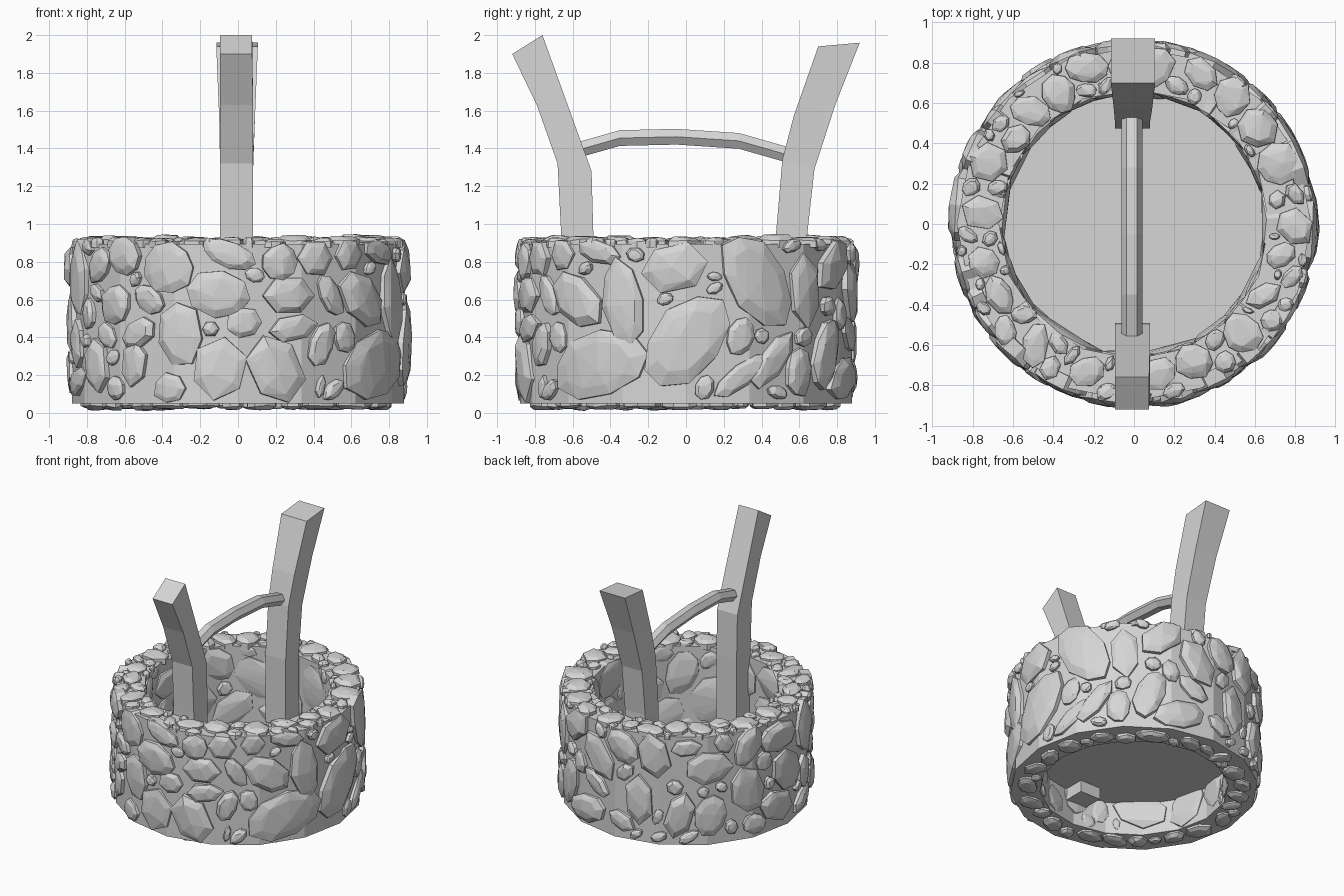
import bpy, bmesh, math, random
from math import sin, cos, pi, radians, asin

random.seed(7)
cube = bpy.data.objects.get("Cube")
if cube:
    bpy.data.objects.remove(cube, do_unlink=True)

SIDES = 16
OUTER, INNER = 0.88, 0.67
BOTTOM, TOP = 0.05, 0.895

grey = bpy.data.materials.new("stone grey")
grey.use_nodes = True
grey.diffuse_color = (0.67, 0.67, 0.67, 1)
grey.node_tree.nodes["Principled BSDF"].inputs["Base Color"].default_value = (0.67, 0.67, 0.67, 1)


def finish(name, bm):
    mesh = bpy.data.meshes.new(name)
    bm.to_mesh(mesh)
    bm.free()
    mesh.materials.append(grey)
    obj = bpy.data.objects.new(name, mesh)
    bpy.context.collection.objects.link(obj)


def loft(name, rings, closed=False):
    """Join equal rings of points with quads; cap the ends unless closed."""
    bm = bmesh.new()
    loops = [[bm.verts.new(p) for p in ring] for ring in rings]
    n = len(loops[0])
    pairs = list(zip(loops, loops[1:]))
    if closed:
        pairs.append((loops[-1], loops[0]))
    else:
        bm.faces.new(loops[0])
        bm.faces.new(loops[-1])
    for a, b in pairs:
        for i in range(n):
            j = (i + 1) % n
            bm.faces.new((a[i], a[j], b[j], b[i]))
    bmesh.ops.recalc_face_normals(bm, faces=bm.faces)
    finish(name, bm)


def circle(r, z):
    return [(r * cos(2 * pi * i / SIDES), r * sin(2 * pi * i / SIDES), z) for i in range(SIDES)]


# Mortar wall and the floor set inside it
loft("mortar_wall", [circle(OUTER, BOTTOM), circle(OUTER, TOP),
                     circle(INNER, TOP), circle(INNER, BOTTOM)], closed=True)
floor = bmesh.new()
floor.faces.new([floor.verts.new(p) for p in circle(0.7, 0.3)])
finish("well_floor", floor)


# Stones: each is an ellipse (u, v, half length, half width, tilt) on an unrolled surface
def outline(stone, grow=0.0, count=12):
    u, v, a, b, t = stone
    pts = []
    for i in range(count):
        w = 2 * pi * i / count
        x, y = (a + grow) * cos(w), (b + grow) * sin(w)
        pts.append((u + x * cos(t) - y * sin(t), v + x * sin(t) + y * cos(t)))
    return pts


def inside(p, stone, period):
    u, v, a, b, t = stone
    du = (p[0] - u + period / 2) % period - period / 2
    dv = p[1] - v
    x, y = du * cos(t) + dv * sin(t), dv * cos(t) - du * sin(t)
    return (x / a) ** 2 + (y / b) ** 2 < 1


def fits(new, stones, period, low, high, gap):
    edge = outline(new, gap)
    if any(not low <= p[1] <= high for p in edge):
        return False
    for old in stones:
        du = (new[0] - old[0] + period / 2) % period - period / 2
        if math.hypot(du, new[1] - old[1]) > new[2] + old[2] + gap:
            continue
        if any(inside(p, old, period) for p in edge) or \
           any(inside(p, new, period) for p in outline(old) + [old[:2]]):
            return False
    return True


def fill(stones, period, low, high, big, small, tries, gap):
    """Pack ever smaller stones into the free space, then swell each into the gaps."""
    for k in range(tries):
        a = big + (small - big) * (k / tries) ** 0.7
        new = (random.uniform(0, period), random.uniform(low, high), a,
               a * random.uniform(0.55, 0.95), random.uniform(0, pi))
        if fits(new, stones, period, low, high, gap):
            stones.append(new)
    for k in range(len(stones)):
        others = stones[:k] + stones[k + 1:]
        for step in range(6):
            for la, lb in ((1.07, 1), (1, 1.07)):
                u, v, a, b, t = stones[k]
                new = (u, v, max(a * la, b * lb), min(a * la, b * lb), t)
                if a * la >= b * lb and fits(new, others, period, low, high, gap):
                    stones[k] = new
    return stones


def lay(name, stones, place, low, high, height, sink):
    """Build faceted stones; place(u, v, d) puts a point at height d on the surface."""
    bm = bmesh.new()
    for stone in stones:
        u, v, a, b, t = stone
        count = random.choice((6, 7, 8, 9))
        rim = [(random.uniform(0.98, 1.13), p) for p in outline(stone, 0, count)]
        h = height * min(1, 0.5 + 5 * b) * random.uniform(0.75, 1.1)
        points = [(u + random.uniform(-0.3, 0.3) * b, v + random.uniform(-0.3, 0.3) * b, h)]
        for scale, depth, wobble in ((1, -sink, 0), (0.98, 0.45 * h, 0.15), (0.66, 0.85 * h, 0.15)):
            for k, p in rim:
                s = scale * k
                pv = min(high, max(low, v + (p[1] - v) * s))
                points.append((u + (p[0] - u) * s, pv, depth + h * random.uniform(-wobble, wobble)))
        verts = [bm.verts.new(place(*p)) for p in points]
        hull = bmesh.ops.convex_hull(bm, input=verts)
        spare = {g for g in hull["geom_interior"] + hull["geom_unused"]
                 if isinstance(g, bmesh.types.BMVert)}
        bmesh.ops.delete(bm, geom=list(spare), context="VERTS")
    finish(name, bm)


def on_wall(radius, sign):
    def place(u, v, d):
        r, w = radius + sign * d, u / radius - pi / 2
        return (r * cos(w), r * sin(w), v)
    return place


def on_flat(radius, level, sign):
    def place(u, v, d):
        w = u / radius
        return (v * cos(w), v * sin(w), level + sign * d)
    return place


# Main outer stones: across, height, half length, half width, tilt in degrees
front = [(-.37, .77, .14, .13, 0), (-.1, .63, .17, .12, -10), (-.31, .42, .17, .12, 95),
         (-.05, .84, .14, .07, -20), (-.1, .23, .16, .14, 80), (.2, .23, .19, .14, 110),
         (.27, .62, .13, .1, 0), (.41, .82, .1, .09, 0), (.22, .8, .09, .09, 0),
         (.29, .45, .13, .07, 10), (-.55, .26, .12, .08, 80), (-.75, .25, .13, .09, 100),
         (-.36, .13, .09, .08, 0), (-.65, .57, .1, .09, 30), (-.6, .83, .1, .1, 0),
         (.03, .48, .09, .08, 0), (-.53, .42, .11, .07, 30), (.44, .36, .12, .07, 70)]
side = [(-.47, .25, .29, .17, 12), (0, .38, .28, .17, 48), (-.33, .58, .23, .11, 100),
        (-.06, .77, .18, .12, 10), (.38, .7, .28, .16, -55), (-.58, .6, .18, .11, -40),
        (-.46, .85, .13, .06, -10), (.3, .2, .18, .06, 35), (.46, .28, .18, .07, 50),
        (.63, .65, .19, .1, 95), (.74, .32, .19, .1, 70)]

R = 0.872
main = []
for table, turn in ((front, 0), (side, pi / 2)):
    for x, z, a, b, tilt in table:
        main.append(((turn + asin(x / OUTER)) * R, z, a, b, radians(tilt)))
fill(main, 2 * pi * R, 0.06, 0.93, 0.18, 0.035, 4000, 0.008)
lay("outer_stones", main, on_wall(R, 1), 0.055, 0.93, 0.048, 0.05)

inner = fill([], 2 * pi * INNER, 0.05, 0.92, 0.17, 0.035, 3000, 0.01)
lay("inner_stones", inner, on_wall(INNER, -1), 0.055, 0.92, 0.035, 0.05)

mid = 0.77
rim = fill([], 2 * pi * mid, 0.645, 0.895, 0.1, 0.025, 3500, 0.006)
lay("rim_stones", rim, on_flat(mid, TOP, 1), 0.645, 0.895, 0.05, 0.02)
base = fill([], 2 * pi * mid, 0.66, 0.84, 0.1, 0.035, 2000, 0.01)
lay("base_stones", base, on_flat(mid, BOTTOM, -1), 0.66, 0.84, 0.044, 0.02)


# Bent posts: depth and height of the outer edge, then of the inner edge, going up
def post(name, outer, inner_edge, widths):
    rings = []
    for (yo, zo), (yi, zi), (left, right) in zip(outer, inner_edge, widths):
        rings.append([(left, yo, zo), (right, yo, zo), (right, yi, zi), (left, yi, zi)])
    loft(name, rings)


straight = (-0.095, 0.08)
post("front_post",
     [(-.65, .21), (-.66, .93), (-.68, 1.32), (-.79, 1.63), (-.92, 1.9)],
     [(-.49, .21), (-.49, .93), (-.5, 1.28), (-.59, 1.53), (-.76, 2.0)],
     [straight] * 4 + [(-.095, .075)])
post("back_post",
     [(.64, .21), (.64, .93), (.68, 1.29), (.79, 1.63), (.92, 1.96)],
     [(.475, .21), (.475, .93), (.51, 1.34), (.57, 1.57), (.7, 1.94)],
     [straight] * 3 + [(-.1, .09), (-.115, .105)])

# Arched six-sided crossbar between the posts
bar = [(-.56, 1.395), (-.35, 1.455), (-.05, 1.462), (.28, 1.44), (.56, 1.36)]
loft("crossbar", [[(-.01 + .052 * cos(i * pi / 3), y, z + .048 * sin(i * pi / 3)) for i in range(6)]
                  for y, z in bar])
